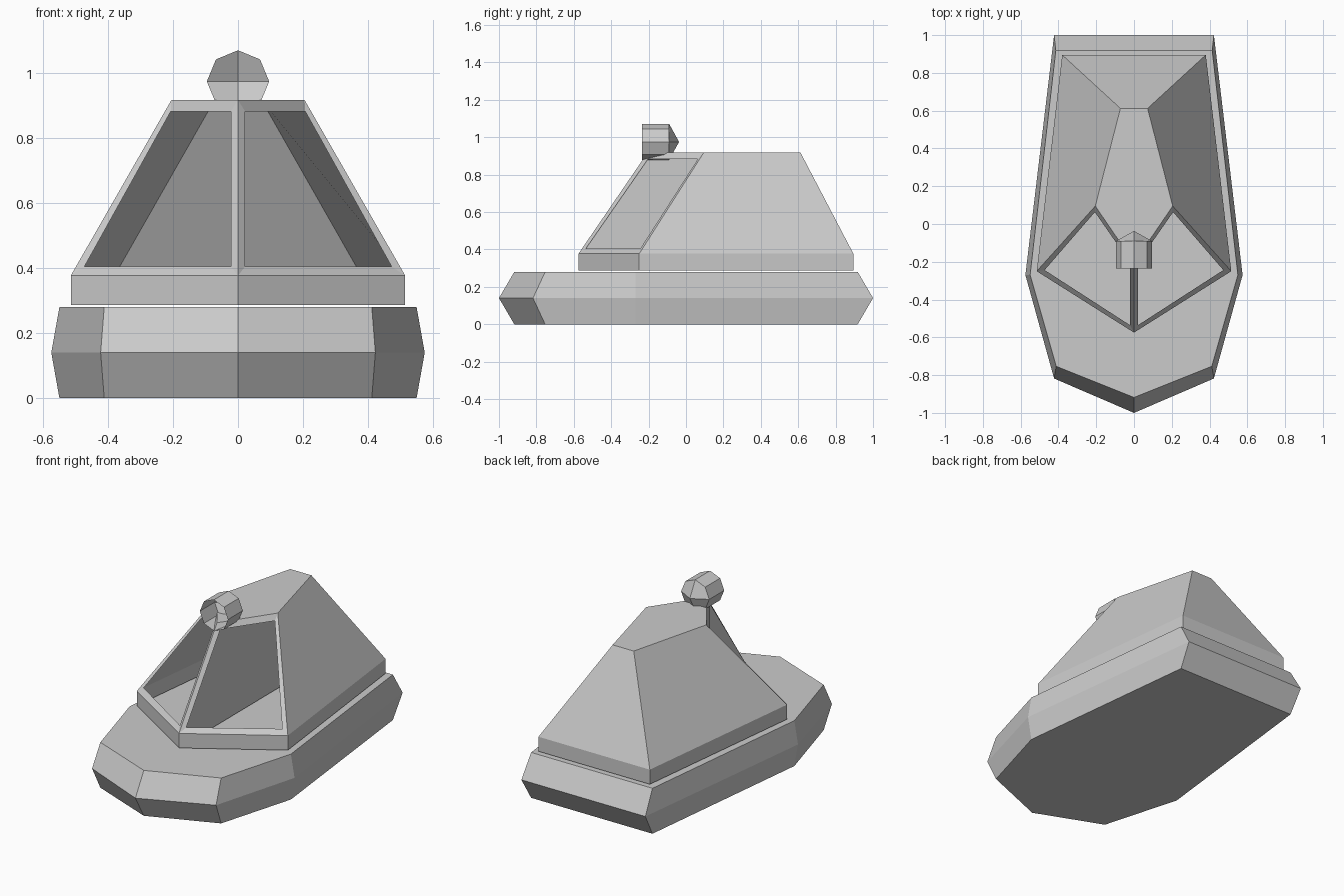
import bpy, bmesh, math

if "Cube" in bpy.data.objects:
    bpy.data.objects.remove(bpy.data.objects["Cube"])


def make(name, verts, faces):
    """Flat-shaded mesh object with consistent outward normals."""
    me = bpy.data.meshes.new(name)
    me.from_pydata(verts, [], faces)
    bm = bmesh.new()
    bm.from_mesh(me)
    bmesh.ops.remove_doubles(bm, verts=bm.verts, dist=0.0005)
    bmesh.ops.recalc_face_normals(bm, faces=bm.faces)
    bm.to_mesh(me)
    bm.free()
    ob = bpy.data.objects.new(name, me)
    bpy.context.collection.objects.link(ob)
    return ob


def mirrored(half):
    """Close a right-hand half outline that starts at the bow on x = 0."""
    return half + [(-x, y) for x, y in reversed(half) if x > 0]


def bridge(a, b, n):
    return [(a + i, a + (i + 1) % n, b + (i + 1) % n, b + i) for i in range(n)]


# Hull: three stacked outlines, widest in the middle
mid = mirrored([(0, -1.0), (0.423, -0.818), (0.575, -0.27), (0.423, 1.0)])
end = mirrored([(0, -0.918), (0.412, -0.753), (0.55, -0.27), (0.414, 0.918)])
n = len(mid)
verts = [(x, y, z) for ring, z in ((end, 0), (mid, 0.14), (end, 0.28)) for x, y in ring]
make("hull", verts, bridge(0, n, n) + bridge(n, 2 * n, n)
     + [tuple(range(n)), tuple(range(2 * n, 3 * n))])

# Cabin shell: upright sill, sloping walls, roof and open front window frames
low = mirrored([(0, -0.575), (0.515, -0.25), (0.38, 0.895)])
top = mirrored([(0, -0.205), (0.205, 0.095), (0.072, 0.612)])
n = len(low)
verts = [(x, y, z) for ring, z in ((low, 0.287), (low, 0.377), (top, 0.918)) for x, y in ring]
faces = bridge(0, n, n) + bridge(n, 2 * n, n)[1:-1] + [tuple(range(2 * n, 3 * n))]
window = [(0.022, -0.535, 0.405), (0.473, -0.244, 0.405),
          (0.207, 0.063, 0.883), (0.022, -0.203, 0.883)]
for s, corner in ((1, 1), (-1, n - 1)):
    outer = [n, n + corner, 2 * n + corner, 2 * n]
    k = len(verts)
    verts += [(s * x, y, z) for x, y, z in window]
    for i in range(4):
        j = (i + 1) % 4
        faces.append((outer[i], outer[j], k + j, k + i))
make("cabin", verts, faces)

# Upright divider behind the centre window post
profile = [(-0.575, 0.287), (-0.575, 0.377), (-0.205, 0.918),
           (0.612, 0.918), (0.895, 0.377), (0.895, 0.287)]
make("cabin_divider", [(0, y, z) for y, z in profile], [tuple(range(6))])

# Searchlight: open eight-sided cup with a faceted back
ring = [(0.096 * math.cos(i * math.pi / 4), 0.975 + 0.096 * math.sin(i * math.pi / 4))
        for i in range(8)]
verts = [(x, y, z) for y in (-0.235, -0.09) for x, z in ring] + [(0, -0.037, 0.975)]
faces = bridge(0, 8, 8)
faces += [(8 + i, 9 + i, 8 + (i + 2) % 8, 16) for i in range(0, 8, 2)]
make("searchlight", verts, faces)
